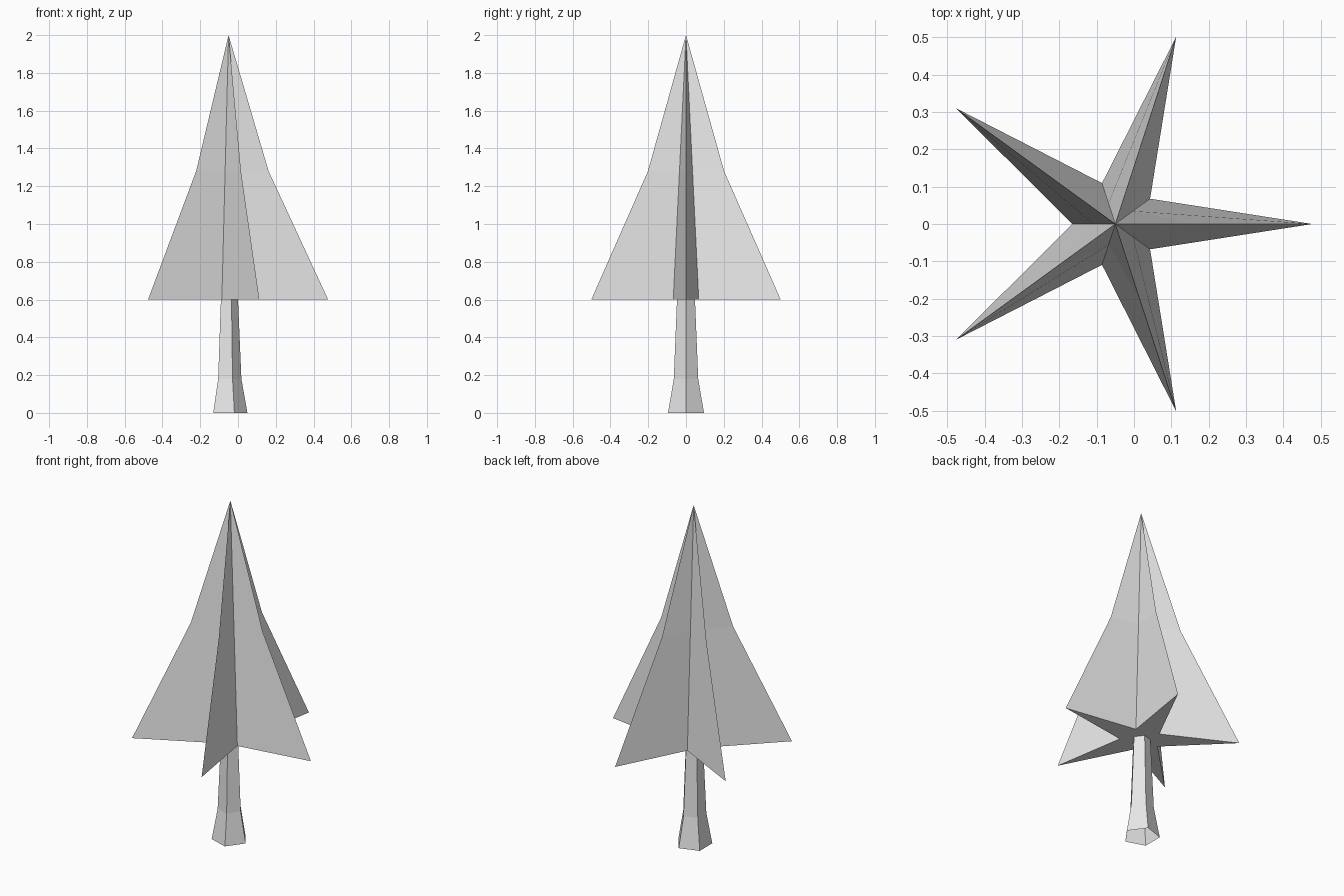
import bpy, bmesh
from math import cos, sin, pi

cube = bpy.data.objects.get("Cube")
if cube:
    bpy.data.objects.remove(cube)

AXIS_X = -0.05   # the tree axis, offset so the star is centred

grey = bpy.data.materials.new("plain_grey")
grey.use_nodes = True
grey.diffuse_color = (0.8, 0.8, 0.8, 1)
grey.node_tree.nodes["Principled BSDF"].inputs["Base Color"].default_value = (0.8, 0.8, 0.8, 1)


def ring(bm, radii, z):
    """Closed ring of evenly spaced points, starting towards +x."""
    n = len(radii)
    return [bm.verts.new((AXIS_X + r * cos(2 * pi * i / n), r * sin(2 * pi * i / n), z))
            for i, r in enumerate(radii)]


def bridge(bm, low, high):
    n = len(low)
    for i in range(n):
        j = (i + 1) % n
        bm.faces.new((low[i], low[j], high[j], high[i]))


def finish(bm, name):
    mesh = bpy.data.meshes.new(name)
    bm.to_mesh(mesh)
    bm.free()
    mesh.materials.append(grey)
    obj = bpy.data.objects.new(name, mesh)
    bpy.context.collection.objects.link(obj)


# Trunk: flared five-sided tube, open at the foot
bm = bmesh.new()
rings = [ring(bm, [r] * 5, z) for r, z in ((0.1, 0), (0.068, 0.18), (0.05, 0.6))]
for low, high in zip(rings, rings[1:]):
    bridge(bm, low, high)
finish(bm, "trunk")

# Foliage: five-pointed star tapering to one tip, closed underneath
bm = bmesh.new()
base = ring(bm, [0.527, 0.115] * 5, 0.6)
waist = ring(bm, [0.212, 0.059] * 5, 1.28)
tip = bm.verts.new((AXIS_X, 0, 2))
bridge(bm, base, waist)
for i in range(10):
    bm.faces.new((waist[i], waist[(i + 1) % 10], tip))
bm.faces.new(base[::-1])
finish(bm, "foliage")
